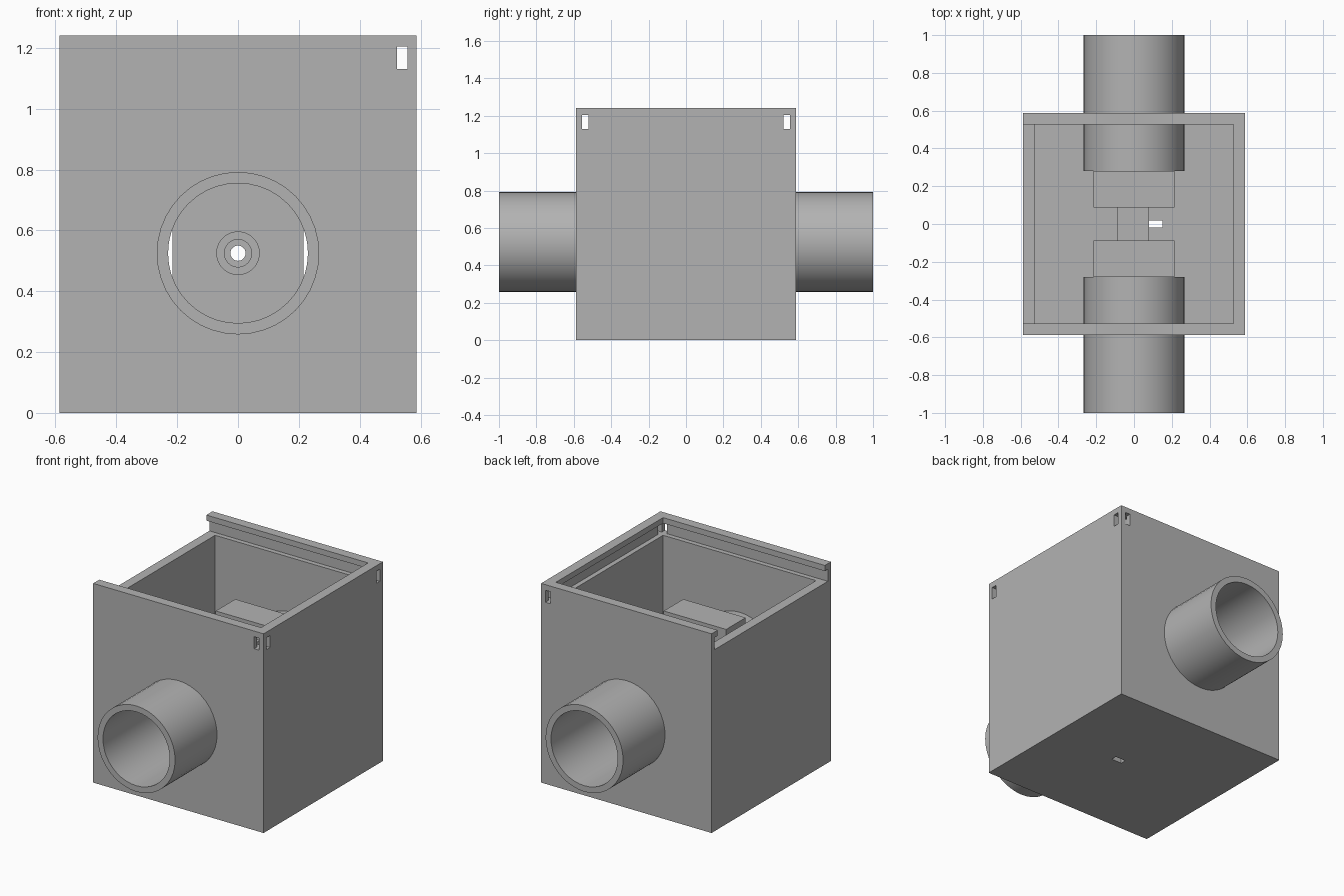
import bpy
import bmesh
import math
from mathutils import Matrix

default = bpy.data.objects.get("Cube")
if default:
    bpy.data.objects.remove(default, do_unlink=True)

grey = bpy.data.materials.new("plain_grey")
grey.use_nodes = True
grey.diffuse_color = (0.45, 0.45, 0.45, 1)
grey.node_tree.nodes["Principled BSDF"].inputs["Base Color"].default_value = grey.diffuse_color


def finish(name, bm):
    bmesh.ops.recalc_face_normals(bm, faces=bm.faces[:])
    mesh = bpy.data.meshes.new(name)
    bm.to_mesh(mesh)
    bm.free()
    mesh.materials.append(grey)
    obj = bpy.data.objects.new(name, mesh)
    bpy.context.scene.collection.objects.link(obj)
    return obj


def box(name, xs, ys, zs):
    bm = bmesh.new()
    bmesh.ops.create_cube(bm, size=1)
    for v in bm.verts:
        for i, (lo, hi) in enumerate((xs, ys, zs)):
            v.co[i] = hi if v.co[i] > 0 else lo
    return finish(name, bm)


def rod(name, radius, y0, y1):
    """Cylinder along y on the pipe axis."""
    bm = bmesh.new()
    move = Matrix.Translation((0, (y0 + y1) / 2, AXIS_Z)) @ Matrix.Rotation(math.pi / 2, 4, "X")
    bmesh.ops.create_cone(bm, cap_ends=True, segments=SIDES, radius1=radius,
                          radius2=radius, depth=abs(y1 - y0), matrix=move)
    return finish(name, bm)


def cut(obj, *cutters):
    """Subtract each cutter, then discard it."""
    for c in cutters:
        c.hide_render = True
        mod = obj.modifiers.new("cut", "BOOLEAN")
        mod.operation = "DIFFERENCE"
        mod.solver = "EXACT"
        mod.object = c
        bpy.context.view_layer.objects.active = obj
        bpy.ops.object.modifier_apply(modifier=mod.name)
        bpy.data.objects.remove(c, do_unlink=True)


def smooth(obj):
    bpy.ops.object.select_all(action="DESELECT")
    obj.select_set(True)
    bpy.context.view_layer.objects.active = obj
    bpy.ops.object.shade_smooth_by_angle(angle=math.radians(35))


AXIS_Z = 0.525
SIDES = 40
HALF = 0.587      # outer half width of the box
INNER = 0.527     # inner half width
GROOVE = 0.557    # half width at the lid groove
TOP = 1.24
SHELF, LIP = 1.13, 1.205

# Box with cavity, sliding lid groove, open lid end and pipe openings
case = box("box_shell", (-HALF, HALF), (-HALF, HALF), (0, TOP))
cut(case,
    box("cavity", (-INNER, INNER), (-INNER, INNER), (0.06, 2)),
    box("lid_opening", (-1, INNER), (-INNER, INNER), (SHELF, 2)),
    box("lid_groove", (-1, GROOVE), (-GROOVE, GROOVE), (SHELF, LIP)),
    rod("pipe_opening", 0.25, -1, 1),
    box("cable_hole", (0.08, 0.15), (-0.018, 0.018), (-1, 0.5)),
    box("corner_slot", (INNER - 0.005, GROOVE), (-1, 1), (SHELF, LIP)))
for side in (-1, 1):
    ys = sorted((side * (INNER - 0.005), side * GROOVE))
    cut(case, box("corner_slot", (0.3, 1), ys, (SHELF, LIP)))

for side, label in ((-1, "front"), (1, "back")):
    # Pipe through the wall
    pipe = rod(label + "_pipe", 0.267, side * 0.28, side)
    cut(pipe, rod("bore", 0.23, side * 0.2, side * 1.1))
    smooth(pipe)

    # Inner block with a stepped sight hole
    block = box(label + "_block", (-0.215, 0.215), sorted((side * 0.088, side * 0.28)), (0.05, 0.91))
    cut(block,
        rod("wide_hole", 0.07, side * 0.23, side * 0.4),
        rod("middle_hole", 0.045, side * 0.16, side * 0.4),
        rod("narrow_hole", 0.025, 0, side * 0.4))
    smooth(block)

# Low pedestal between the blocks
box("pedestal", (-0.088, 0.08), (-0.088, 0.088), (0.05, 0.44))
